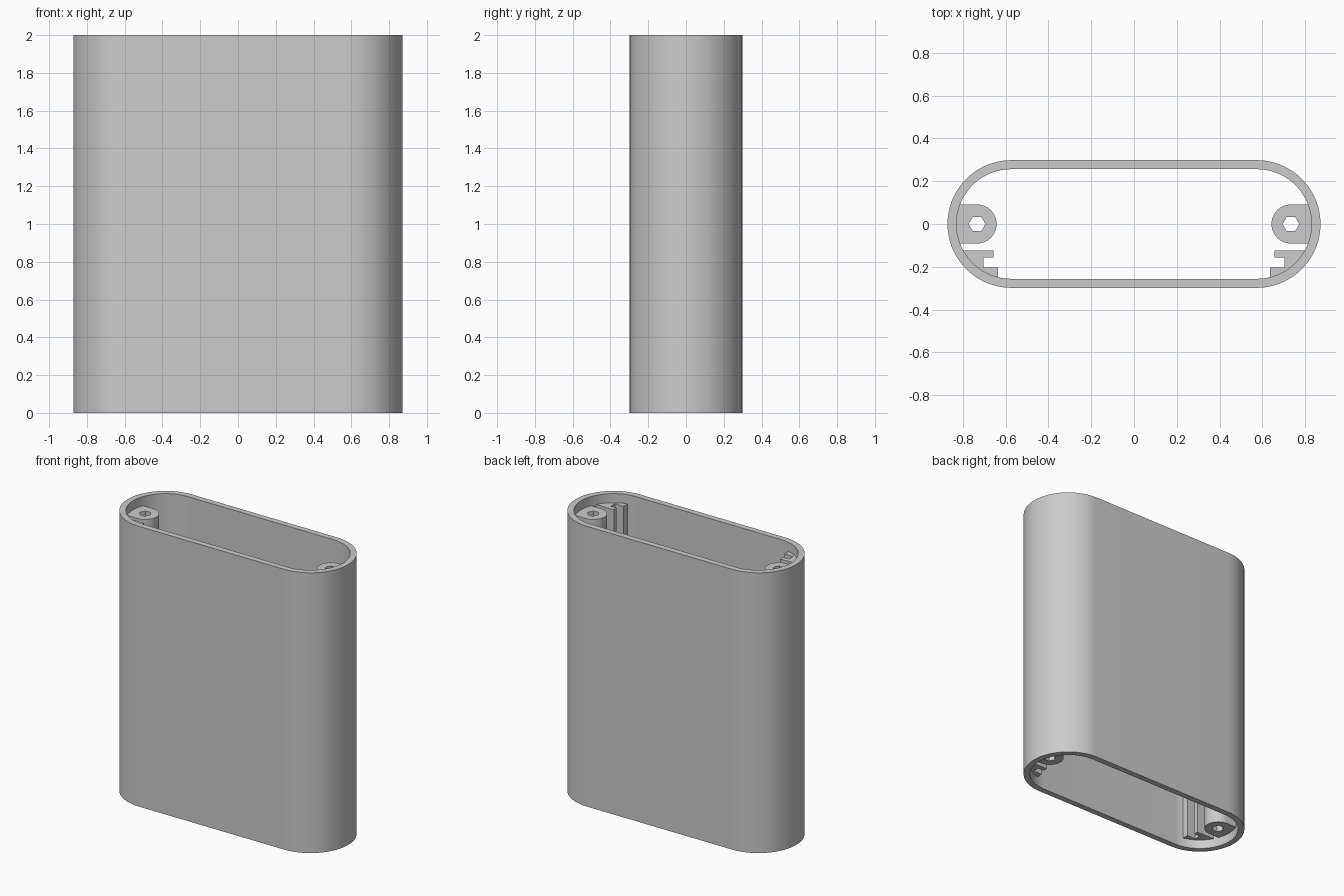
import bpy
import bmesh
from math import sin, cos, pi, asin, acos

cube = bpy.data.objects.get("Cube")
if cube:
    bpy.data.objects.remove(cube, do_unlink=True)

HEIGHT = 2.0
RADIUS = 0.298      # outer end radius
WALL = 0.042
END_X = 0.573       # centre of each rounded end
BOSS_X = 0.733
BOSS_R = 0.091
RECESS = 0.065      # inner fittings stop short of both rims
FIT_R = RADIUS - WALL + 0.004   # fittings bite slightly into the wall

grey = bpy.data.materials.new("Plain grey")
grey.use_nodes = True
grey.diffuse_color = (0.6, 0.6, 0.6, 1)
grey.node_tree.nodes["Principled BSDF"].inputs["Base Color"].default_value = (0.6, 0.6, 0.6, 1)


def arc(cx, r, start, end, steps):
    return [(cx + r * cos(start + (end - start) * i / steps),
             r * sin(start + (end - start) * i / steps)) for i in range(steps + 1)]


def stadium(r):
    return arc(END_X, r, -pi / 2, pi / 2, 48) + arc(-END_X, r, pi / 2, 3 * pi / 2, 48)


def extrude_profile(name, loops, z0, z1):
    """Fill closed outlines (inner loops become holes) and extrude upward."""
    bm = bmesh.new()
    for loop in loops:
        verts = [bm.verts.new((x, y, z0)) for x, y in loop]
        for a, b in zip(verts, verts[1:] + verts[:1]):
            bm.edges.new((a, b))
    bmesh.ops.triangle_fill(bm, use_beauty=True, edges=bm.edges[:])
    result = bmesh.ops.extrude_face_region(bm, geom=bm.faces[:])
    top = [g for g in result["geom"] if isinstance(g, bmesh.types.BMVert)]
    bmesh.ops.translate(bm, verts=top, vec=(0, 0, z1 - z0))
    bmesh.ops.recalc_face_normals(bm, faces=bm.faces[:])
    mesh = bpy.data.meshes.new(name)
    bm.to_mesh(mesh)
    bm.free()
    mesh.materials.append(grey)
    obj = bpy.data.objects.new(name, mesh)
    bpy.context.collection.objects.link(obj)
    bpy.ops.object.select_all(action="DESELECT")
    obj.select_set(True)
    bpy.context.view_layer.objects.active = obj
    bpy.ops.object.shade_smooth_by_angle(angle=pi / 6)


# Outer sleeve, open at both ends
extrude_profile("sleeve", [stadium(RADIUS), stadium(RADIUS - WALL)], 0, HEIGHT)

# Screw boss: rounded nose, back following the wall, hexagonal through hole
reach = asin(BOSS_R / FIT_R)
boss = arc(BOSS_X, BOSS_R, pi / 2, 3 * pi / 2, 28) + arc(END_X, FIT_R, -reach, reach, 14)
hex_hole = arc(BOSS_X, 0.039, 0, 5 * pi / 3, 5)

# Slotted board rail: two lips with a groove, back following the wall
rail_top, slot_top, slot_bottom = -0.124, -0.157, -0.203
lip_x, groove_x, foot_x = 0.657, 0.704, 0.635
rail = arc(END_X, FIT_R, -acos((foot_x - END_X) / FIT_R), asin(rail_top / FIT_R), 14)
rail += [(lip_x, rail_top), (lip_x, slot_top), (groove_x, slot_top),
         (groove_x, slot_bottom), (foot_x, slot_bottom)]

for side, sign in (("left", 1), ("right", -1)):
    def mirrored(loop):
        return [(sign * x, y) for x, y in loop]
    extrude_profile(side + "_screw_boss", [mirrored(boss), mirrored(hex_hole)],
                    RECESS, HEIGHT - RECESS)
    extrude_profile(side + "_board_rail", [mirrored(rail)], RECESS, HEIGHT - RECESS)
